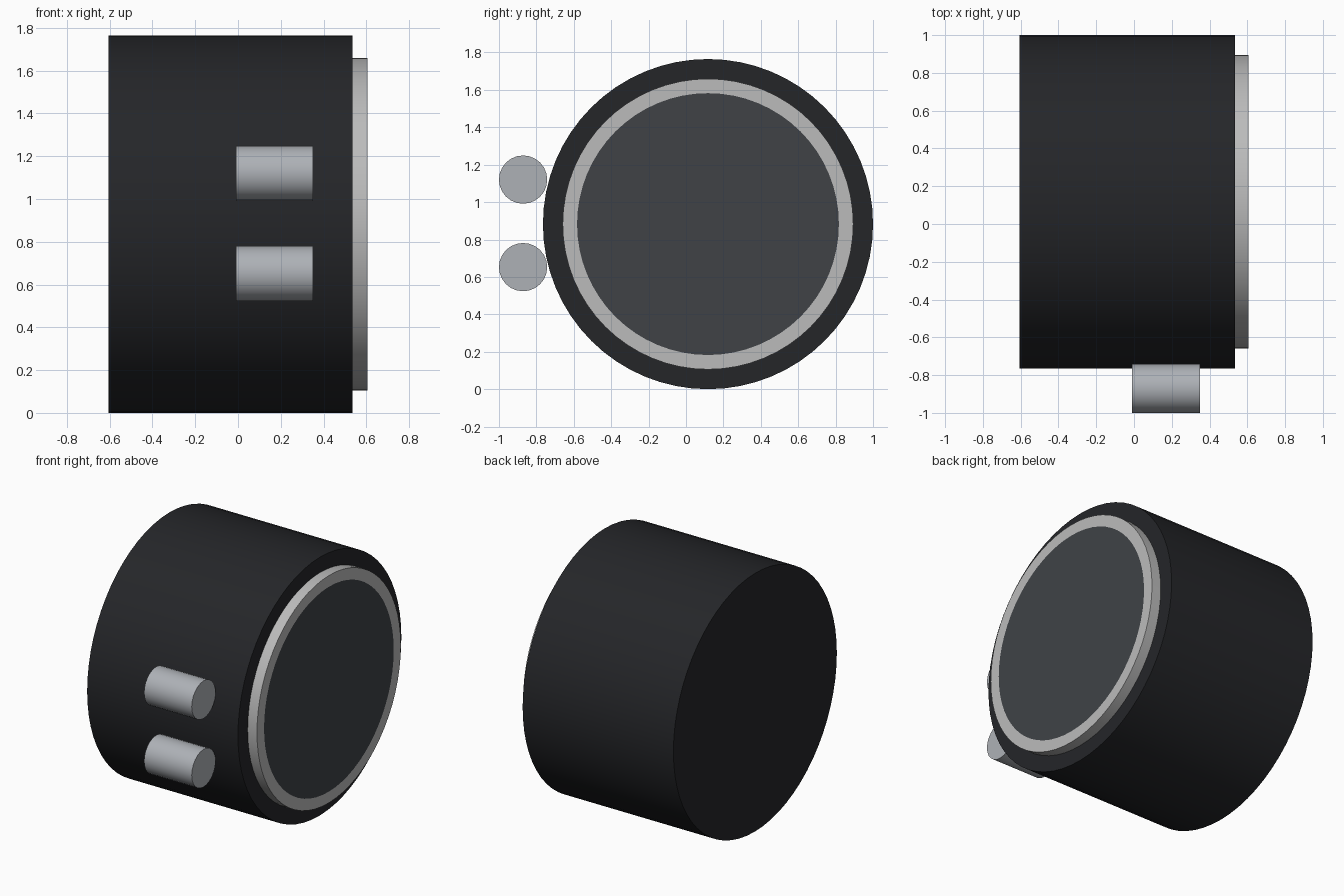
import bpy
import math

if "Cube" in bpy.data.objects:
    bpy.data.objects.remove(bpy.data.objects["Cube"])

CY, CZ, R = 0.1175, 0.8825, 0.8825  # axis of the drum and its radius


def material(name, color):
    m = bpy.data.materials.new(name)
    m.diffuse_color = (*color, 1)
    m.use_nodes = True
    m.node_tree.nodes["Principled BSDF"].inputs["Base Color"].default_value = m.diffuse_color
    return m


def x_cylinder(name, x0, x1, radius, y, z, sides, mat=None):
    """Smooth cylinder lying along x from x0 to x1."""
    bpy.ops.mesh.primitive_cylinder_add(
        vertices=sides, radius=radius, depth=x1 - x0,
        location=((x0 + x1) / 2, y, z), rotation=(0, math.pi / 2, 0))
    ob = bpy.context.object
    ob.name = name
    bpy.ops.object.transform_apply(location=False, rotation=True, scale=True)
    bpy.ops.object.shade_smooth_by_angle(angle=math.radians(30))
    if mat:
        ob.data.materials.append(mat)
    return ob


black = material("black_shell", (0.018, 0.019, 0.022))
glass = material("dark_glass", (0.05, 0.055, 0.062))
metal = material("silver", (0.42, 0.44, 0.47))
rim_grey = material("rim_grey", (0.5, 0.5, 0.5))

# Main drum
x_cylinder("body", -0.605, 0.535, R, CY, CZ, 64, black)

# Raised rim, its flat front face split into a ring and the dark window
rim = x_cylinder("front_rim", 0.535, 0.605, 0.777, CY, CZ, 64, rim_grey)
rim.data.materials.append(glass)
bpy.ops.object.mode_set(mode='EDIT')
import bmesh
bm = bmesh.from_edit_mesh(rim.data)
bm.normal_update()
front = max(bm.faces, key=lambda f: f.normal.x * len(f.verts))
bmesh.ops.inset_region(bm, faces=[front], thickness=0.077)
front.material_index = 1
bmesh.update_edit_mesh(rim.data)
bpy.ops.object.mode_set(mode='OBJECT')

# Two side knobs, mirrored about the drum's mid height
for label, side in (("upper", 1), ("lower", -1)):
    x_cylinder(label + "_knob", -0.01, 0.35, 0.129, -0.871,
               CZ + 0.004 + side * 0.234, 24, metal)
